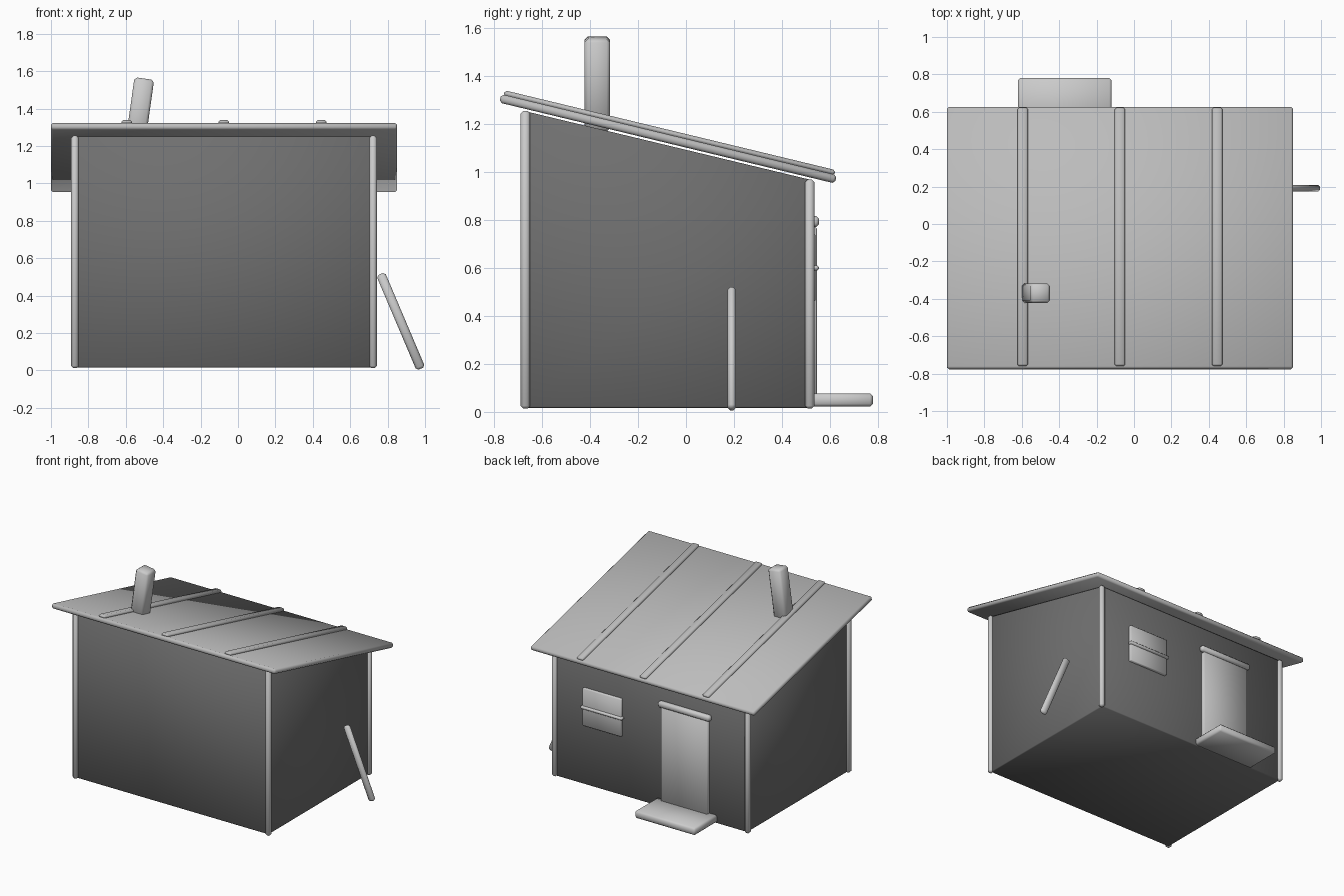
import bpy, bmesh, math
from mathutils import Matrix, Vector

if "Cube" in bpy.data.objects:
    bpy.data.objects.remove(bpy.data.objects["Cube"])


def grey(name, v):
    m = bpy.data.materials.new(name)
    m.diffuse_color = (v, v, v, 1)
    m.use_nodes = True
    m.node_tree.nodes["Principled BSDF"].inputs["Base Color"].default_value = m.diffuse_color
    return m


DARK, ROOF, TRIM = grey("dark_boards", 0.16), grey("roof_grey", 0.5), grey("trim_grey", 0.6)


def finish(name, bm, bevel, mat):
    if bevel:
        bmesh.ops.bevel(bm, geom=bm.edges[:], offset=bevel, segments=1,
                        profile=0.5, affect='EDGES', clamp_overlap=True)
    bmesh.ops.recalc_face_normals(bm, faces=bm.faces[:])
    for f in bm.faces:
        f.smooth = True
    me = bpy.data.meshes.new(name)
    bm.to_mesh(me)
    bm.free()
    me.materials.append(mat)
    ob = bpy.data.objects.new(name, me)
    bpy.context.collection.objects.link(ob)
    return ob


def box(name, center, size, bevel=0.01, axis='X', angle=0.0, mat=TRIM):
    bm = bmesh.new()
    bmesh.ops.create_cube(bm, size=1, matrix=Matrix.Diagonal((*size, 1)))
    ob = finish(name, bm, bevel, mat)
    ob.location = center
    ob.rotation_euler = Matrix.Rotation(angle, 3, axis).to_euler()
    return ob


def span(name, x, y, z, bevel=0.01, mat=TRIM):
    lo, hi = Vector((x[0], y[0], z[0])), Vector((x[1], y[1], z[1]))
    return box(name, (lo + hi) / 2, hi - lo, bevel, mat=mat)


# walls: side profile with a sloping top, extruded along x
bm = bmesh.new()
profile = [(-0.67, 0.015), (0.52, 0.015), (0.52, 0.967), (-0.67, 1.253)]
face = bm.faces.new([bm.verts.new((-0.872, y, z)) for y, z in profile])
new = bmesh.ops.extrude_face_region(bm, geom=[face])["geom"]
bmesh.ops.translate(bm, vec=(1.594, 0, 0),
                    verts=[v for v in new if isinstance(v, bmesh.types.BMVert)])
finish("walls", bm, 0.006, DARK)

# corner posts
for side, x in (("left", -0.872), ("right", 0.722)):
    for end, y, top in (("front", -0.67, 1.255), ("back", 0.516, 0.969)):
        span(f"{end}_{side}_post", (x - 0.02, x + 0.02),
             (y - 0.02, y + 0.02), (0.012, top), 0.012)

# sloping roof and its battens
slope = -math.atan2(0.335, 1.39)
roof_mid = Vector((-0.075, -0.075, 1.138))
up = Vector((0, -math.sin(slope), math.cos(slope)))
box("roof", roof_mid, (1.85, 1.44, 0.036), 0.01, 'X', slope, ROOF)
for i, x in enumerate((-0.595, -0.075, 0.445)):
    mid = Vector((x, roof_mid.y, roof_mid.z)) + up * 0.025
    box(f"roof_batten_{i + 1}", mid, (0.056, 1.42, 0.024), 0.009, 'X', slope, ROOF)

# leaning chimney
box("chimney", (-0.528, -0.37, 1.367), (0.106, 0.106, 0.39), 0.014,
    'Y', math.radians(8))

# door, lintel and step on the back
span("door", (-0.56, -0.17), (0.50, 0.546), (0.07, 0.77), 0.006)
span("door_lintel", (-0.58, -0.15), (0.515, 0.556), (0.77, 0.815), 0.012)
span("door_step", (-0.62, -0.12), (0.50, 0.78), (0.02, 0.076), 0.012)

# window with its cross bar
span("window", (0.16, 0.48), (0.50, 0.54), (0.46, 0.74), 0.004)
span("window_bar", (0.145, 0.49), (0.52, 0.554), (0.588, 0.61), 0.007)

# plank leaning on the right wall
box("leaning_plank", (0.87, 0.191, 0.262), (0.05, 0.035, 0.55), 0.012,
    'Y', math.radians(157))
